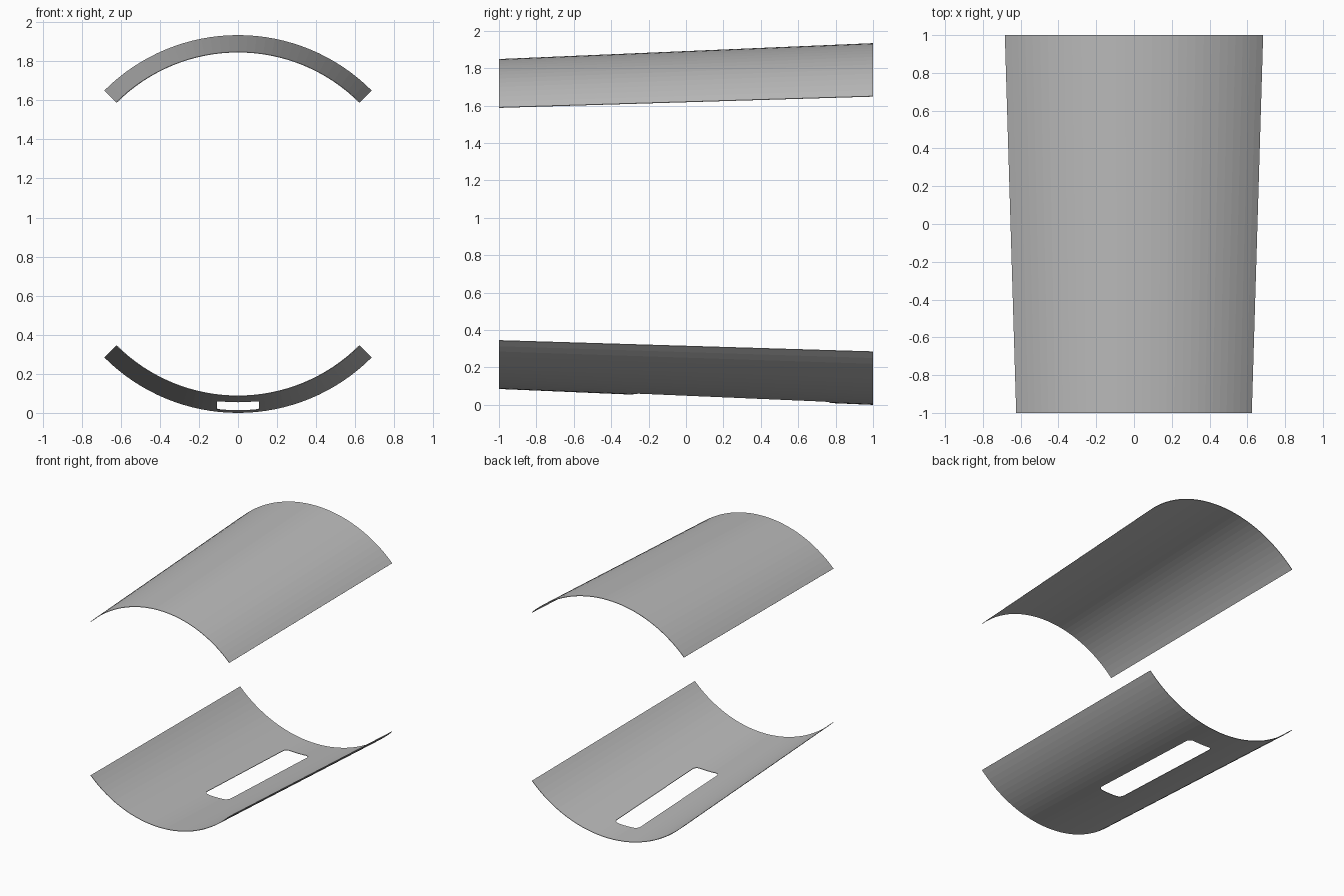
import bpy, bmesh, math

if "Cube" in bpy.data.objects:
    bpy.data.objects.remove(bpy.data.objects["Cube"])

AXIS_Z = 0.967        # height of the shared cone axis
R_FRONT, R_BACK = 0.882, 0.967
THICK = 0.004
SEGS = 32             # facets across each quarter-round shell

grey = bpy.data.materials.new("mid grey")
grey.diffuse_color = (0.5, 0.5, 0.5, 1)
grey.use_nodes = True
grey.node_tree.nodes["Principled BSDF"].inputs["Base Color"].default_value = grey.diffuse_color


def add_object(name, bm):
    bmesh.ops.recalc_face_normals(bm, faces=bm.faces)
    mesh = bpy.data.meshes.new(name)
    bm.to_mesh(mesh)
    bm.free()
    obj = bpy.data.objects.new(name, mesh)
    bpy.context.collection.objects.link(obj)
    return obj


def shell(name, side):
    """Thin quarter of a tapered tube; side is 1 for top, -1 for bottom."""
    bm = bmesh.new()
    rings = []
    for i in range(SEGS + 1):
        a = math.radians(-45 + 90 * i / SEGS)
        ring = [bm.verts.new((r * math.sin(a), y, AXIS_Z + side * r * math.cos(a)))
                for r, y in ((R_FRONT, -1), (R_BACK, 1),
                             (R_BACK - THICK, 1), (R_FRONT - THICK, -1))]
        rings.append(ring)
    for a, b in zip(rings, rings[1:]):
        for k in range(4):
            bm.faces.new((a[k], a[(k + 1) % 4], b[(k + 1) % 4], b[k]))
    bm.faces.new(rings[0])
    bm.faces.new(rings[-1])
    obj = add_object(name, bm)
    obj.data.materials.append(grey)
    return obj


top = shell("upper_shell", 1)
bottom = shell("lower_shell", -1)

# Rounded slot cutter for the lower shell
bm = bmesh.new()
half_x, y0, y1, rad = 0.107, -0.28, 0.77, 0.04
outline = []
for cx, cy, start in ((half_x - rad, y1 - rad, 0), (rad - half_x, y1 - rad, 90),
                      (rad - half_x, y0 + rad, 180), (half_x - rad, y0 + rad, 270)):
    for s in range(7):
        a = math.radians(start + 15 * s)
        outline.append(bm.verts.new((cx + rad * math.cos(a), cy + rad * math.sin(a), -0.2)))
base = bm.faces.new(outline)
up = bmesh.ops.extrude_face_region(bm, geom=[base])["geom"]
bmesh.ops.translate(bm, vec=(0, 0, 0.6), verts=[g for g in up if isinstance(g, bmesh.types.BMVert)])
cutter = add_object("slot_cutter", bm)

# Cut the slot, then drop the helper
cut = bottom.modifiers.new("slot", 'BOOLEAN')
cut.operation, cut.solver, cut.object = 'DIFFERENCE', 'EXACT', cutter
bpy.context.view_layer.objects.active = bottom
bpy.ops.object.modifier_apply(modifier=cut.name)
bpy.data.objects.remove(cutter)
